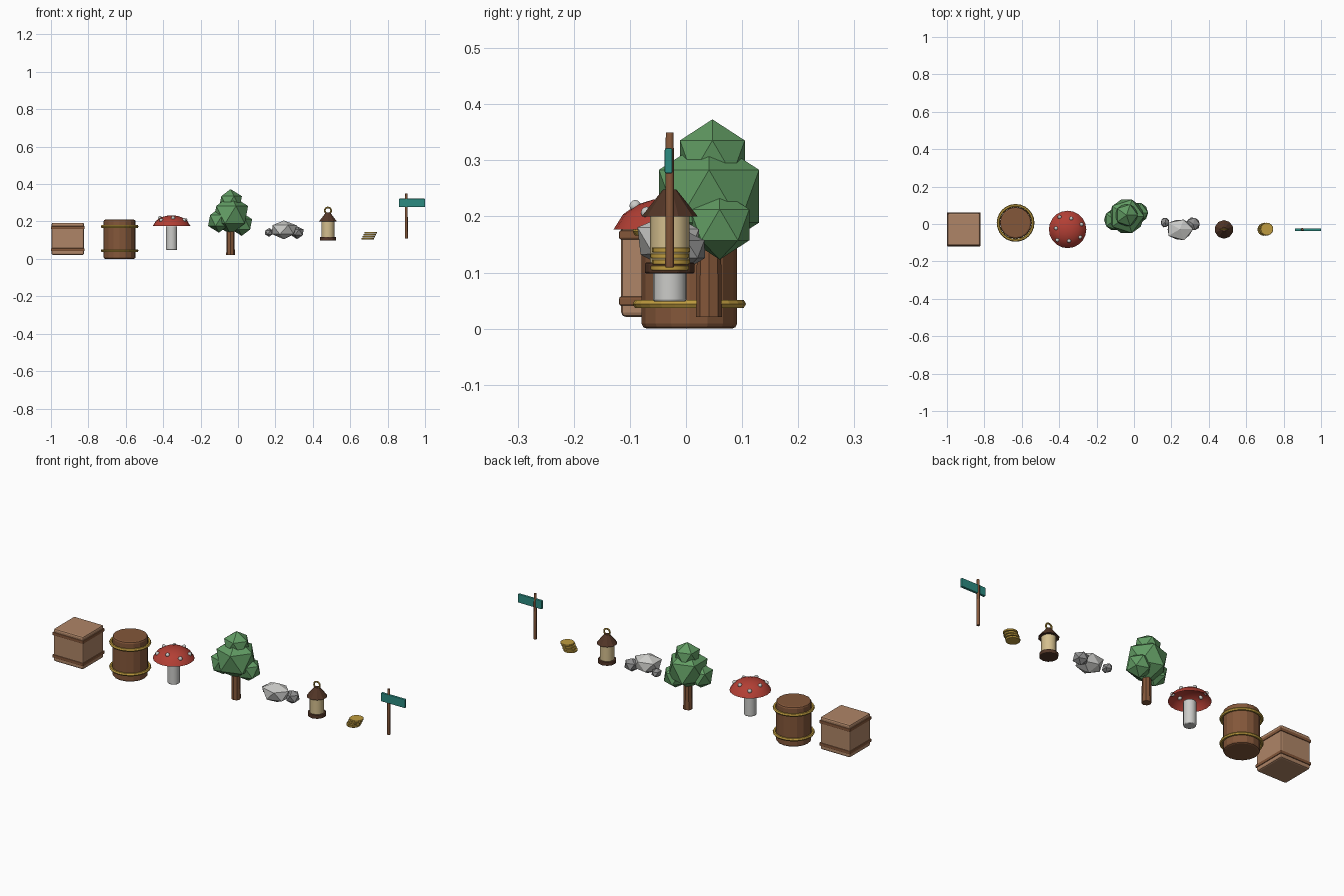
import bpy, bmesh, math, random
from mathutils import Vector, Matrix

if "Cube" in bpy.data.objects:
    bpy.data.objects.remove(bpy.data.objects["Cube"])

def material(name, r, g, b):
    m = bpy.data.materials.new(name)
    m.use_nodes = True
    m.diffuse_color = (r, g, b, 1)
    bsdf = next(n for n in m.node_tree.nodes if n.type == 'BSDF_PRINCIPLED')
    bsdf.inputs["Base Color"].default_value = (r, g, b, 1)
    return m

tan = material("tan_wood", .43, .235, .135)
brown = material("brown_wood", .23, .095, .042)
dark = material("dark_wood", .085, .036, .02)
gold = material("gold", .52, .33, .05)
red = material("red", .45, .05, .035)
white = material("pale_stone", .6, .6, .58)
grey = material("dark_stone", .27, .27, .27)
green = material("leaf_green", .12, .33, .125)
cream = material("cream_glass", .66, .52, .27)
teal = material("teal_paint", .025, .26, .22)

ROW_Y = -.029  # line on which most props stand

def finish(name, bm, mat, loc, smooth=False, bevel=0):
    mesh = bpy.data.meshes.new(name)
    bm.to_mesh(mesh)
    bm.free()
    mesh.materials.append(mat)
    ob = bpy.data.objects.new(name, mesh)
    bpy.context.collection.objects.link(ob)
    ob.location = loc
    if bevel:
        mod = ob.modifiers.new("Bevel", 'BEVEL')
        mod.width, mod.segments = bevel, 2
        mod.limit_method = 'ANGLE'
    if smooth:
        bpy.ops.object.select_all(action='DESELECT')
        ob.select_set(True)
        bpy.context.view_layer.objects.active = ob
        bpy.ops.object.shade_smooth_by_angle(angle=math.radians(40))
    return ob

def box(name, mat, loc, size, bevel=0):
    bm = bmesh.new()
    bmesh.ops.create_cube(bm, size=1)
    bmesh.ops.scale(bm, vec=size, verts=bm.verts)
    return finish(name, bm, mat, loc, bevel=bevel)

def cone(name, mat, loc, r1, r2, z0, z1, sides, smooth=False, bevel=0):
    bm = bmesh.new()
    bmesh.ops.create_cone(bm, cap_ends=True, segments=sides, radius1=r1, radius2=r2, depth=z1 - z0)
    return finish(name, bm, mat, (loc[0], loc[1], (z0 + z1) / 2), smooth, bevel)

def ico(name, mat, loc, radius, scale=(1, 1, 1), jitter=0, seed=0):
    rng = random.Random(seed)
    bm = bmesh.new()
    bmesh.ops.create_icosphere(bm, subdivisions=1, radius=radius)
    for v in bm.verts:
        v.co *= 1 + rng.uniform(-jitter, jitter)
    bmesh.ops.scale(bm, vec=scale, verts=bm.verts)
    return finish(name, bm, mat, loc)

def spin(name, mat, loc, profile, steps, smooth=True, matrix=None):
    """Revolve a list of (radius, height) points around z."""
    bm = bmesh.new()
    verts = [bm.verts.new((r, 0, z)) for r, z in profile]
    edges = [bm.edges.new(pair) for pair in zip(verts, verts[1:])]
    bmesh.ops.spin(bm, geom=verts + edges, cent=(0, 0, 0), axis=(0, 0, 1),
                   angle=math.tau, steps=steps)
    bmesh.ops.remove_doubles(bm, verts=bm.verts, dist=1e-5)
    bmesh.ops.recalc_face_normals(bm, faces=bm.faces)
    if matrix:
        bmesh.ops.transform(bm, matrix=matrix, verts=bm.verts)
    return finish(name, bm, mat, loc, smooth)

def torus(name, mat, loc, major, minor, steps, sides=6, matrix=None):
    angles = [math.tau * i / sides for i in range(sides + 1)]
    profile = [(major + minor * math.cos(a), minor * math.sin(a)) for a in angles]
    return spin(name, mat, loc, profile, steps, False, matrix)

# Crate with two bands
cx = -.91
box("crate_body", tan, (cx, ROW_Y, .107), (.173, .173, .172), .008)
for label, z in (("lower", .049), ("upper", .167)):
    box("crate_band_" + label, brown, (cx, ROW_Y, z), (.18, .18, .016), .003)

# Barrel with two hoops
bx, by = -.633, .006
cone("barrel_body", brown, (bx, by), .085, .085, 0, .21, 16, bevel=.009)
for label, z in (("lower", .044), ("upper", .173)):
    torus("barrel_hoop_" + label, gold, (bx, by, z), .093, .008, 24)

# Mushroom: open domed cap, stem and raised spots
mx = -.355
cone("mushroom_stem", white, (mx, ROW_Y), .03, .03, .048, .175, 16, True, .004)
cap = [(.1, .177), (.083, .204), (.058, .221), (.03, .23), (0, .233)]
spin("mushroom_cap", red, (mx, ROW_Y, 0), cap, 20)
for i in range(7):
    a = math.radians(20 + i * 360 / 7)
    r, z = ((.079, .207), (.062, .219))[i % 2]
    bm = bmesh.new()
    bmesh.ops.create_icosphere(bm, subdivisions=2, radius=.0105)
    finish(f"mushroom_spot_{i + 1}", bm, white,
           (mx + r * math.cos(a), ROW_Y + r * math.sin(a), z), True)

# Tree
tx, ty = -.04, .041
cone("tree_trunk", brown, (tx, ty), .023, .021, .021, .18, 8)
ico("tree_leaves_main", green, (tx, ty, .236), .105)
ico("tree_leaves_top", green, (tx, ty + .006, .305), .068)
ico("tree_leaves_left", green, (.02, .06, .185), .062)
ico("tree_leaves_right", green, (-.102, .022, .205), .065)

# Rock pile
ico("rock_large", white, (.245, -.028, .155), .06, (1.3, 1.06, .88), .1, 4)
ico("rock_medium", grey, (.315, .0, .142), .038, (1.05, 1, .9), .08, 2)
ico("rock_small", grey, (.166, .008, .142), .027, (1, 1.1, .9), .08, 7)

# Lantern
lx = .481
cone("lantern_base", dark, (lx, ROW_Y), .045, .045, .098, .118, 10, bevel=.004)
cone("lantern_glass", cream, (lx, ROW_Y), .035, .035, .116, .203, 12, True)
cone("lantern_roof", dark, (lx, ROW_Y), .05, .012, .2, .248, 10)
torus("lantern_handle", gold, (lx, ROW_Y, .258), .017, .0045, 16, 6,
      Matrix.Rotation(math.pi / 2, 4, 'X'))

# Stack of coins, each shifted a little
for i in range(4):
    z = .104 + i * .0107
    cone(f"coin_{i + 1}", gold, (.694 + i * .0055, ROW_Y + .002 * (i % 2)),
         .034, .034, z, z + .0088, 16, True, .0015)

# Signpost
cone("sign_post", brown, (.9, ROW_Y), .0085, .0075, .109, .35, 8, True, .002)
box("sign_board", teal, (.93, ROW_Y - .002, .299), (.14, .014, .045), .003)
